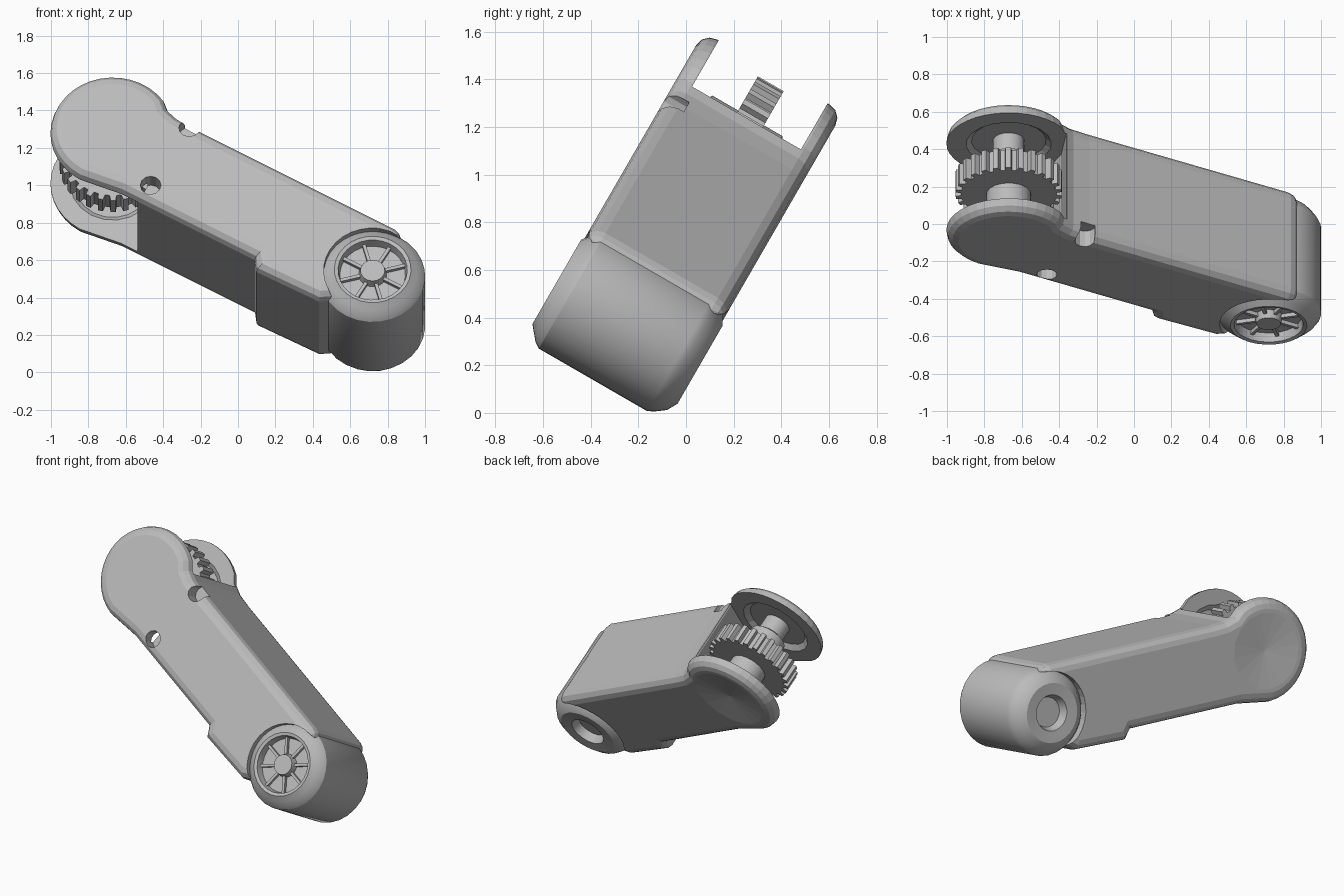
import bpy, bmesh, math
from mathutils import Matrix

if "Cube" in bpy.data.objects:
    bpy.data.objects.remove(bpy.data.objects["Cube"], do_unlink=True)

# Tilted frame: local x runs along the arm, y across it, z through its height
TILT = (Matrix.Rotation(math.radians(-30), 4, 'X')
        @ Matrix.Rotation(math.radians(30), 4, 'Y'))
PIVOT = (-1.125, 0.609)          # open fork joint
HUB = (0.521, 0.5375)            # closed drum joint

grey = bpy.data.materials.new("mid_grey")
grey.use_nodes = True
grey.diffuse_color = (0.5, 0.5, 0.5, 1)
grey.node_tree.nodes["Principled BSDF"].inputs["Base Color"].default_value = (0.5, 0.5, 0.5, 1)


def finish(name, bm, smooth=30, helper=False):
    bmesh.ops.recalc_face_normals(bm, faces=bm.faces)
    mesh = bpy.data.meshes.new(name)
    bm.to_mesh(mesh)
    bm.free()
    mesh.materials.append(grey)
    ob = bpy.data.objects.new(name, mesh)
    bpy.context.collection.objects.link(ob)
    ob.matrix_world = TILT
    if helper:
        ob.hide_render = True
        ob.hide_set(True)
    elif smooth:
        bpy.ops.object.select_all(action='DESELECT')
        ob.select_set(True)
        bpy.context.view_layer.objects.active = ob
        bpy.ops.object.shade_smooth_by_angle(angle=math.radians(smooth))
    return ob


def prism(bm, outline, y0, y1):
    """Extrude a length-height outline across the width."""
    front = [bm.verts.new((x, y0, z)) for x, z in outline]
    back = [bm.verts.new((x, y1, z)) for x, z in outline]
    bm.faces.new(front)
    bm.faces.new(back[::-1])
    n = len(outline)
    for i in range(n):
        j = (i + 1) % n
        bm.faces.new((front[i], back[i], back[j], front[j]))


def circle(centre, r, n, start=0, sweep=360):
    steps = n if sweep == 360 else n - 1
    angles = [math.radians(start + sweep * i / steps) for i in range(n)]
    return [(centre[0] + r * math.cos(a), centre[1] + r * math.sin(a)) for a in angles]


def lathe(bm, centre, profile, n):
    """Turn (radius, width) points about a crosswise axis."""
    rings = []
    for r, y in profile:
        if r == 0:
            rings.append([bm.verts.new((centre[0], y, centre[1]))] * n)
        else:
            rings.append([bm.verts.new((x, y, z)) for x, z in circle(centre, r, n)])
    for a, b in zip(rings, rings[1:]):
        for i in range(n):
            j = (i + 1) % n
            quad = list(dict.fromkeys((a[i], a[j], b[j], b[i])))
            if len(quad) > 2:
                bm.faces.new(quad)


def cutter(target, name, build):
    bm = bmesh.new()
    build(bm)
    ob = finish(name, bm, helper=True)
    mod = target.modifiers.new(name, 'BOOLEAN')
    mod.operation = 'DIFFERENCE'
    mod.solver = 'EXACT'
    mod.object = ob


# Arm shell: round fork end, flared neck, long box and a stepped belly
outline = circle(PIVOT, 0.333, 22, 268, -204)
outline += [(-0.93, 0.865), (-0.86, 0.845), (-0.76, 0.84), (0.55, 0.84), (0.55, 0.40),
            (0.35, 0.26), (-0.03, 0.25), (-0.075, 0.31), (-0.9, 0.31)]
bm = bmesh.new()
prism(bm, outline, -0.735, -0.06)
body = finish("arm_shell", bm, smooth=0)
bevel = body.modifiers.new("rounded_rim", 'BEVEL')
bevel.width = 0.065
bevel.segments = 3
bevel.limit_method = 'ANGLE'
bevel.angle_limit = math.radians(60)

# Fork slot with a leaning end wall, drum seat, screw holes, dished cheeks
cutter(body, "fork_slot", lambda bm: prism(
    bm, [(-1.7, 0), (-0.80, 0), (-0.80, 0.31), (-0.825, 0.65), (-0.91, 0.85),
         (-0.91, 1.2), (-1.7, 1.2)], -0.663, -0.135))
cutter(body, "drum_seat", lambda bm: prism(bm, circle(HUB, 0.262, 32), -0.9, 0.1))
for i, z in enumerate((0.40, 0.81)):
    cutter(body, f"screw_hole_{i + 1}",
           lambda bm: prism(bm, circle((-0.77, z), 0.055, 12), -0.9, -0.64))
cutter(body, "inner_cups", lambda bm: lathe(
    bm, PIVOT, [(0, -0.69), (0.2, -0.69), (0.25, -0.65),
                (0.25, -0.15), (0.2, -0.115), (0, -0.115)], 20))
cutter(body, "back_dish", lambda bm: lathe(
    bm, PIVOT, [(0, -0.083), (0.25, -0.0595), (0.25, 0.0), (0, 0.0)], 16))

# Drum joint: open front rim with a centre stud, broad back rim with a small well
bm = bmesh.new()
lathe(bm, HUB, [
    (0, -0.735), (0.065, -0.735), (0.075, -0.69), (0.175, -0.69), (0.185, -0.74),
    (0.205, -0.745), (0.235, -0.72), (0.265, -0.695), (0.281, -0.67),
    (0.281, -0.145), (0.265, -0.115), (0.235, -0.075), (0.19, -0.05), (0.115, -0.055),
    (0.095, -0.11), (0, -0.11)], 28)
finish("drum_joint", bm)

# Radial ribs inside the open front rim
bm = bmesh.new()
for k in range(8):
    place = (Matrix.Translation((HUB[0], -0.692, HUB[1]))
             @ Matrix.Rotation(k * math.pi / 4, 4, 'Y')
             @ Matrix.Translation((0.125, 0, 0)))
    bmesh.ops.create_cube(bm, size=1, matrix=place @ Matrix.Diagonal((0.13, 0.04, 0.018, 1)))
finish("drum_ribs", bm, smooth=0)

# Toothed gear in the fork
TEETH = 26
gear_outline = []
for k in range(TEETH):
    for frac, r in ((0, 0.255), (0.4, 0.255), (0.5, 0.285), (0.9, 0.285)):
        a = 2 * math.pi * (k + frac) / TEETH
        gear_outline.append((PIVOT[0] + r * math.cos(a), PIVOT[1] + r * math.sin(a)))
bm = bmesh.new()
prism(bm, gear_outline, -0.445, -0.32)
finish("fork_gear", bm, smooth=0)

# Axle with collars close to the gear
bm = bmesh.new()
lathe(bm, PIVOT, [(0, -0.70), (0.085, -0.70), (0.085, -0.59), (0.12, -0.57),
                  (0.12, -0.23), (0.085, -0.21), (0.085, -0.10), (0, -0.10)], 16)
finish("fork_axle", bm)
